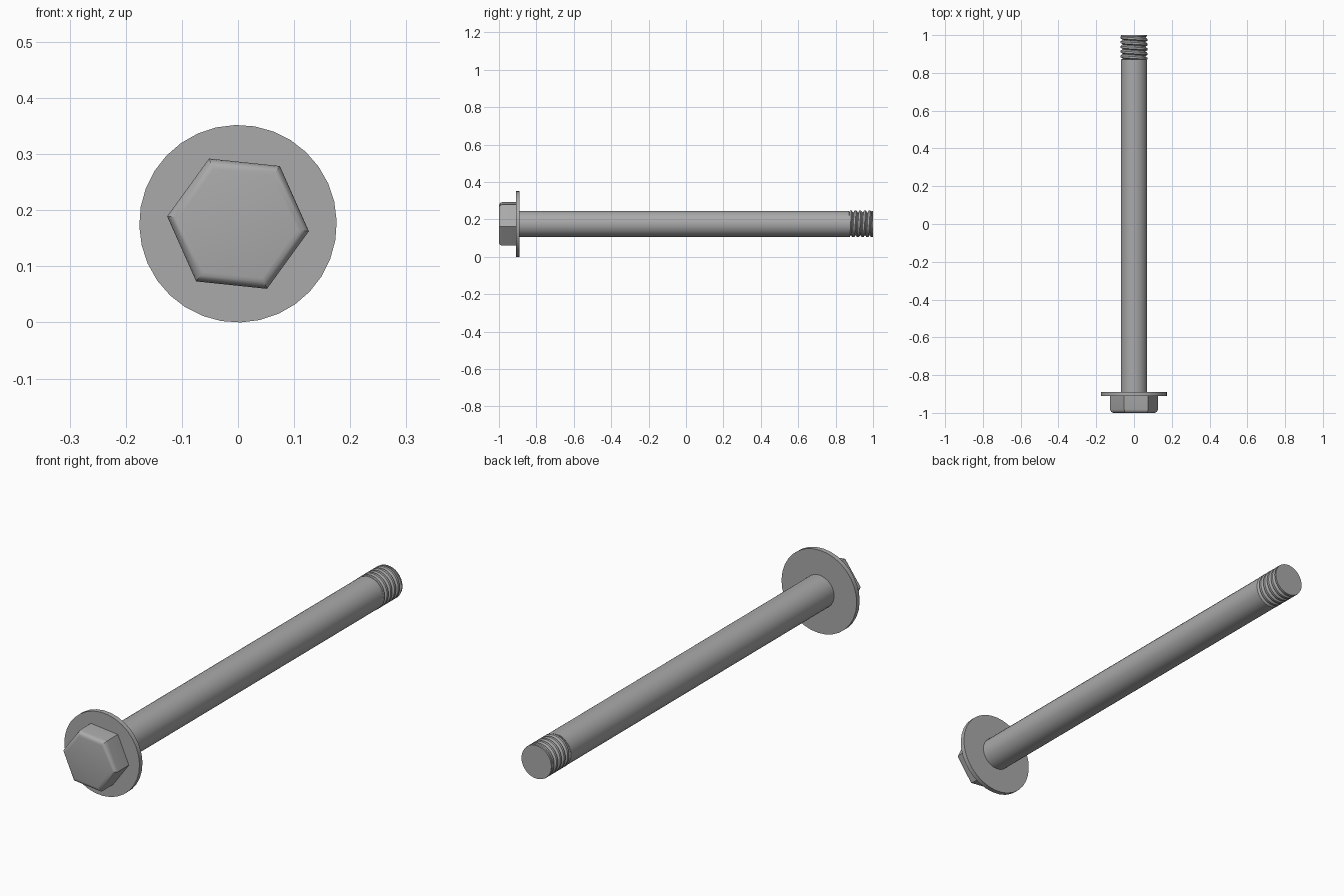
import bpy, bmesh, math
from mathutils import Matrix

AXIS_Z = 0.176      # height of the bolt axis
TURN = math.radians(24)

cube = bpy.data.objects.get("Cube")
if cube:
    bpy.data.objects.remove(cube, do_unlink=True)

steel = bpy.data.materials.new("grey steel")
steel.use_nodes = True
GREY = (0.4, 0.4, 0.4, 1)
steel.diffuse_color = GREY
steel.node_tree.nodes["Principled BSDF"].inputs["Base Color"].default_value = GREY


def finish(bm, name):
    bmesh.ops.recalc_face_normals(bm, faces=bm.faces)
    mesh = bpy.data.meshes.new(name)
    bm.to_mesh(mesh)
    bm.free()
    mesh.materials.append(steel)
    obj = bpy.data.objects.new(name, mesh)
    bpy.context.collection.objects.link(obj)
    bpy.ops.object.select_all(action="DESELECT")
    obj.select_set(True)
    bpy.context.view_layer.objects.active = obj
    bpy.ops.object.shade_smooth_by_angle(angle=math.radians(32))
    return obj


def rod(name, radius, y0, y1, sides, round_front=0):
    """Prism along y, with an optional rounded front rim."""
    bm = bmesh.new()
    place = (Matrix.Translation((0, (y0 + y1) / 2, AXIS_Z))
             @ Matrix.Rotation(math.pi / 2, 4, "X") @ Matrix.Rotation(TURN, 4, "Z"))
    bmesh.ops.create_cone(bm, cap_ends=True, segments=sides, radius1=radius,
                          radius2=radius, depth=y1 - y0, matrix=place)
    if round_front:
        rim = [e for e in bm.edges if all(v.co.y < y0 + 1e-4 for v in e.verts)]
        bmesh.ops.bevel(bm, geom=rim, offset=round_front, segments=4,
                        profile=0.5, affect="EDGES")
    return finish(bm, name)


def thread(name, y0, y1, crest, root, pitch, sides):
    """Helical surface whose rows climb one pitch per turn."""
    profile = [(0, crest), (0.4, crest), (0.7, root), (0.8, root)]
    bm = bmesh.new()
    rows = []
    for turn in range(-1, math.ceil((y1 - y0) / pitch) + 1):
        for offset, radius in profile:
            row = []
            for i in range(sides + 1):
                a = math.tau * i / sides
                y = y0 + pitch * (turn + offset + i / sides)
                y = min(max(y, y0), y1)
                row.append(bm.verts.new((radius * math.cos(a), y,
                                         AXIS_Z + radius * math.sin(a))))
            rows.append(row)
    for low, high in zip(rows, rows[1:]):
        for i in range(sides):
            quad = (low[i], low[i + 1], high[i + 1], high[i])
            ys = [v.co.y for v in quad]
            if max(ys) - min(ys) > 1e-5:
                bm.faces.new(quad)
    bmesh.ops.delete(bm, geom=[v for v in bm.verts if not v.link_faces], context="VERTS")
    bmesh.ops.remove_doubles(bm, verts=bm.verts, dist=1e-5)
    return finish(bm, name)


# Head and flange
rod("hex_head", 0.127, -1.0, -0.905, 6, round_front=0.018)
rod("flange", 0.176, -0.91, -0.89, 32)

# Shank, threaded end and flat tip
rod("shank", 0.07, -0.895, 0.872, 32)
thread("thread", 0.87, 0.996, 0.071, 0.061, 0.025, 32)
rod("tip", 0.07, 0.993, 1.0, 32)
